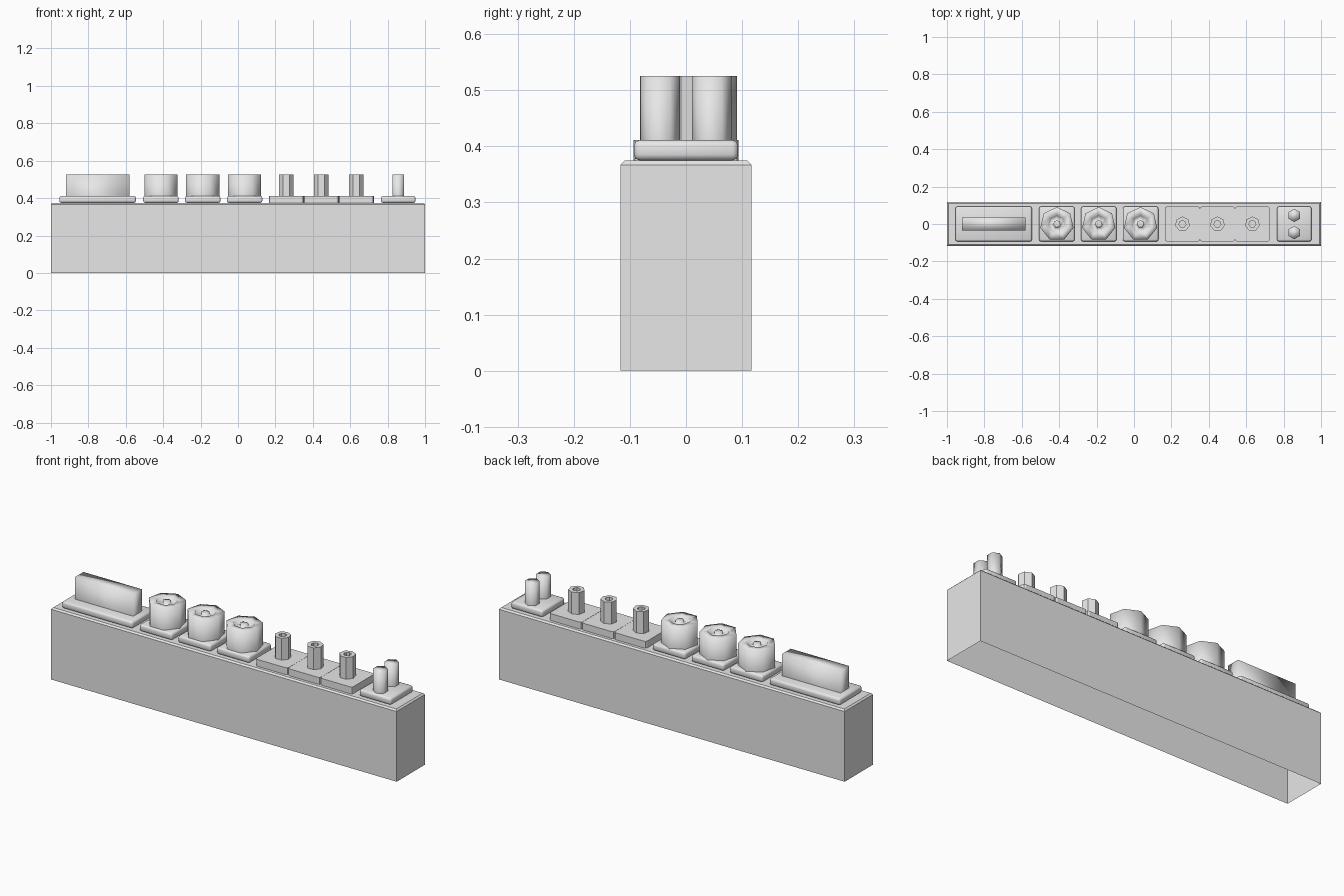
import bpy, bmesh, math

if "Cube" in bpy.data.objects:
    bpy.data.objects.remove(bpy.data.objects["Cube"])

grey = bpy.data.materials.new("plain grey")
grey.diffuse_color = (0.8, 0.8, 0.8, 1)
grey.use_nodes = True
grey.node_tree.nodes["Principled BSDF"].inputs["Base Color"].default_value = grey.diffuse_color

BODY_TOP, PLATE_TOP, TOP = 0.375, 0.411, 0.525


def finish(bm, name, smooth):
    bmesh.ops.recalc_face_normals(bm, faces=bm.faces)
    for f in bm.faces:
        f.smooth = smooth
    me = bpy.data.meshes.new(name)
    bm.to_mesh(me)
    bm.free()
    me.materials.append(grey)
    ob = bpy.data.objects.new(name, me)
    bpy.context.collection.objects.link(ob)
    return ob


def box(name, x0, x1, hy, z0, z1, smooth=False, bevel=0, segments=1, which="all", open_bottom=False):
    """Box between x0..x1, +-hy, z0..z1; bevels all, top or upright edges."""
    bm = bmesh.new()
    bmesh.ops.create_cube(bm, size=1)
    for v in bm.verts:
        v.co = ((x0 + x1) / 2 + v.co.x * (x1 - x0), v.co.y * 2 * hy, z0 + (v.co.z + 0.5) * (z1 - z0))
    if bevel:
        def wanted(e):
            a, b = e.verts
            upright = abs(a.co.z - b.co.z) > 1e-5
            top = min(a.co.z, b.co.z) > z1 - 1e-5
            return {"all": True, "top": top, "upright": upright}[which]
        bmesh.ops.bevel(bm, geom=[e for e in bm.edges if wanted(e)], offset=bevel,
                        segments=segments, profile=0.5, affect='EDGES')
    if open_bottom:
        low = [f for f in bm.faces if all(v.co.z < z0 + 1e-5 for v in f.verts)]
        bmesh.ops.delete(bm, geom=low, context='FACES_ONLY')
    return finish(bm, name, smooth)


def lathe(name, x, y, sides, profile, smooth):
    """Few-sided turned part; the profile runs up and in, and its last ring is capped."""
    bm = bmesh.new()
    rings = []
    for r, z in profile:
        rings.append([bm.verts.new((x + r * math.sin(math.tau * i / sides),
                                    y + r * math.cos(math.tau * i / sides), z)) for i in range(sides)])
    for a, b in zip(rings, rings[1:]):
        for i in range(sides):
            j = (i + 1) % sides
            bm.faces.new((a[i], a[j], b[j], b[i]))
    bm.faces.new(rings[-1])
    return finish(bm, name, smooth)


# Casing, open underneath
box("casing", -1, 1, 0.117, 0, BODY_TOP, bevel=0.008, which="top", open_bottom=True)

# Wide block on its plate
box("block_plate", -0.955, -0.546, 0.093, BODY_TOP, PLATE_TOP, True, 0.01, 2)
box("block", -0.919, -0.581, 0.036, PLATE_TOP - 0.003, TOP, True, open_bottom=True)

# Three seven-sided knobs with a dished top and a centre peg
for i in range(3):
    x = -0.412 + 0.2235 * i
    box(f"knob_plate_{i + 1}", x - 0.095, x + 0.095, 0.093, BODY_TOP, PLATE_TOP, True, 0.01, 2)
    lathe(f"knob_{i + 1}", x, 0, 7,
          [(0.091, PLATE_TOP - 0.003), (0.091, TOP), (0.052, TOP), (0.046, TOP - 0.015),
           (0.02, TOP - 0.015), (0.02, TOP), (0.01, TOP)], True)

# Three thin hollow posts on touching plates
for i in range(3):
    x = 0.259 + 0.187 * i
    box(f"post_plate_{i + 1}", x - 0.093, x + 0.093, 0.094, BODY_TOP, PLATE_TOP, False, 0.012, 2, "upright")
    lathe(f"post_{i + 1}", x, 0, 7,
          [(0.04, PLATE_TOP - 0.003), (0.04, TOP), (0.019, TOP), (0.019, TOP - 0.02)], False)

# Pair of six-sided pins
box("pin_plate", 0.765, 0.949, 0.093, BODY_TOP, PLATE_TOP, True, 0.01, 2)
for side, y in (("front", -0.046), ("back", 0.046)):
    lathe(f"pin_{side}", 0.857, y, 6, [(0.0355, PLATE_TOP - 0.003), (0.0355, TOP)], True)
